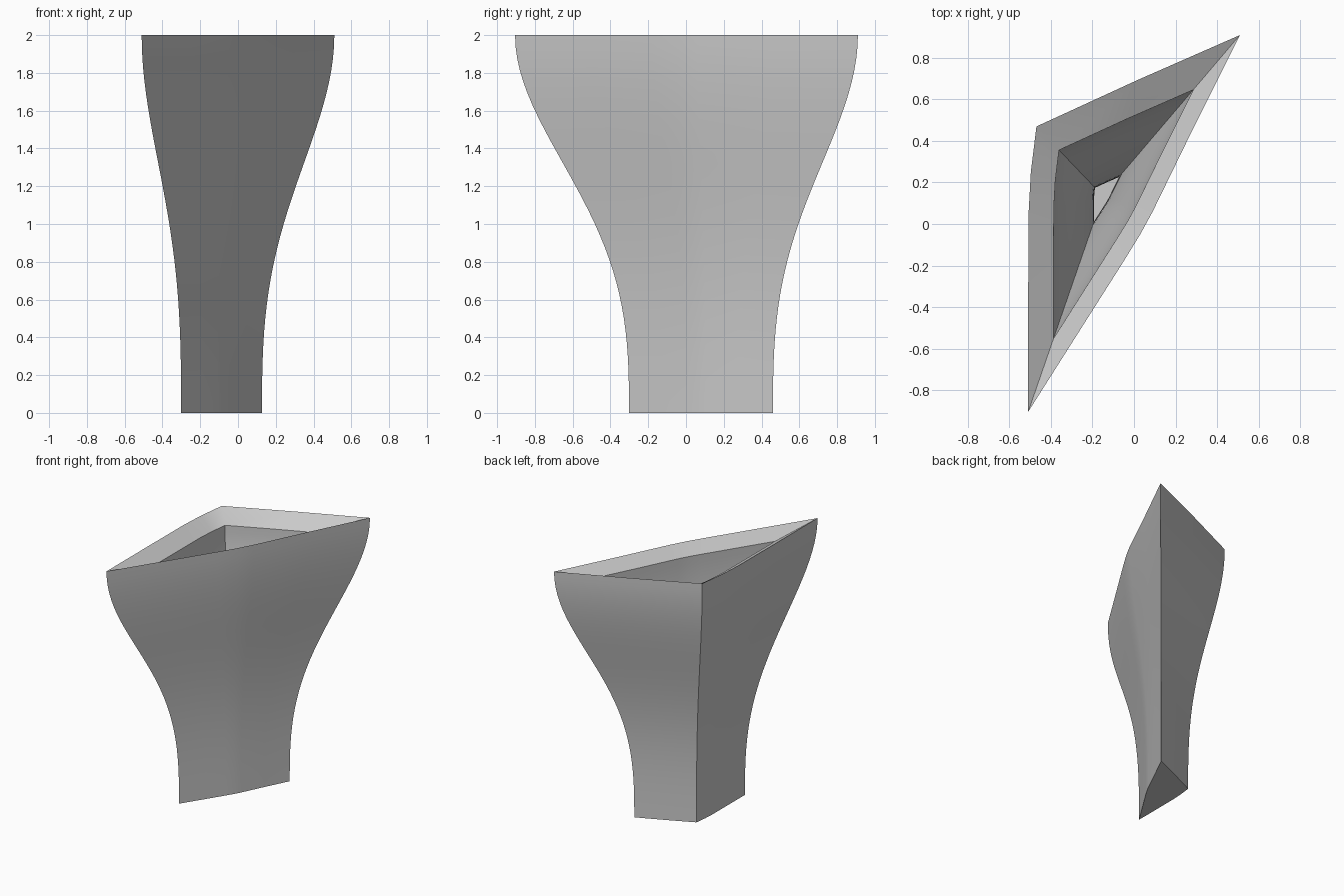
import bpy
import bmesh
import math

old = bpy.data.objects.get("Cube")
if old:
    bpy.data.objects.remove(old, do_unlink=True)

# Rim outline, and the axis point the cross-sections scale about
OUTLINE = [(-0.51, -0.905), (-0.25, -0.495), (-0.05, -0.18), (0.03, -0.05),
           (0.09, 0.06), (0.29, 0.47), (0.51, 0.91), (0.02, 0.695),
           (-0.47, 0.47), (-0.497, 0.25), (-0.508, 0.05), (-0.51, -0.4)]
AXIS = (-0.15, 0.135)
HEIGHT = 2.0
STEPS = 32
FLOOR = 0.08
INNER_TOP = 1.92


def flare(t):
    """Section scale at height fraction t: slim foot, wide mouth."""
    return 0.42 + 0.58 * math.sin(math.pi / 2 * t ** 1.44) ** 2


def ring(bm, scale, z):
    return [bm.verts.new((AXIS[0] + (x - AXIS[0]) * scale,
                          AXIS[1] + (y - AXIS[1]) * scale, z))
            for x, y in OUTLINE]


def bridge(bm, a, b):
    n = len(a)
    for i in range(n):
        j = (i + 1) % n
        bm.faces.new((a[i], a[j], b[j], b[i]))


clay = bpy.data.materials.new("light grey")
clay.use_nodes = True
grey = (0.6, 0.6, 0.6, 1.0)
clay.diffuse_color = grey
clay.node_tree.nodes["Principled BSDF"].inputs["Base Color"].default_value = grey

bm = bmesh.new()
# Outer wall from foot to mouth
rings = [ring(bm, flare(i / STEPS), HEIGHT * i / STEPS) for i in range(STEPS + 1)]
# Sloping rim and thick inner wall back down to the floor
for i in range(STEPS, -1, -1):
    t = i / STEPS
    rings.append(ring(bm, flare(t) - 0.30 - 0.04 * t,
                      FLOOR + (INNER_TOP - FLOOR) * t))
for a, b in zip(rings, rings[1:]):
    bridge(bm, a, b)
# Underside and inside floor
bm.faces.new(list(reversed(rings[0])))
bm.faces.new(rings[-1])
bmesh.ops.recalc_face_normals(bm, faces=bm.faces)

mesh = bpy.data.meshes.new("flared_vase")
bm.to_mesh(mesh)
bm.free()
mesh.materials.append(clay)
vase = bpy.data.objects.new("flared_vase", mesh)
bpy.context.collection.objects.link(vase)

# Smooth walls, crisp corners and rim
bpy.context.view_layer.objects.active = vase
vase.select_set(True)
bpy.ops.object.shade_smooth_by_angle(angle=math.radians(30))
